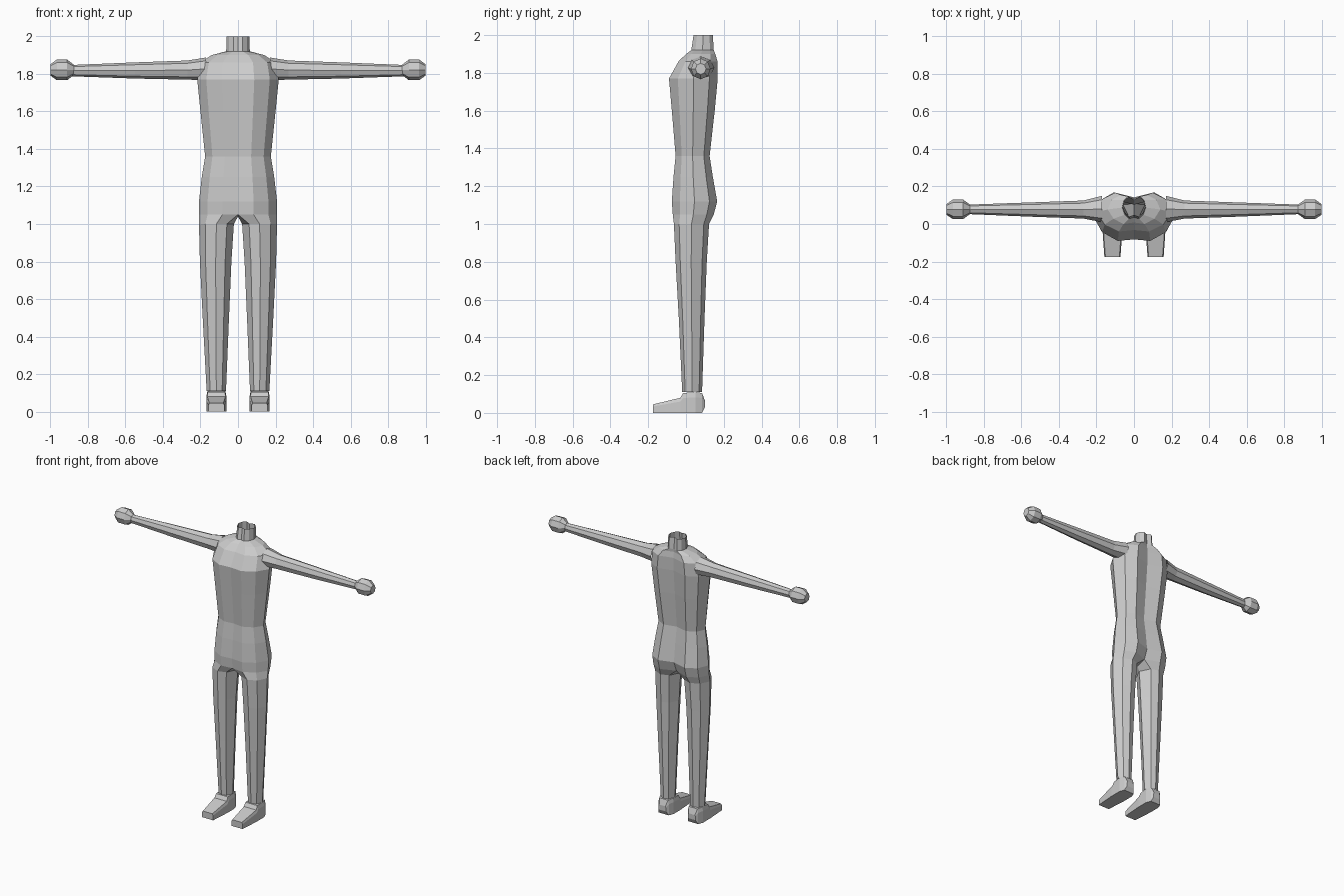
import bpy, bmesh, math

if "Cube" in bpy.data.objects:
    bpy.data.objects.remove(bpy.data.objects["Cube"])


def loft(bm, rings, closed=True, caps=(False, False)):
    """Skin consecutive rings with quads."""
    for a, b in zip(rings, rings[1:]):
        n = len(a)
        for i in range(n if closed else n - 1):
            j = (i + 1) % n
            bm.faces.new((a[i], a[j], b[j], b[i]))
    for ring, cap in zip((rings[0], rings[-1]), caps):
        if cap:
            bm.faces.new(ring)


def finish(name, bm):
    """Turn the half mesh into an object mirrored across x."""
    bmesh.ops.recalc_face_normals(bm, faces=bm.faces)
    me = bpy.data.meshes.new(name)
    bm.to_mesh(me)
    bm.free()
    ob = bpy.data.objects.new(name, me)
    bpy.context.collection.objects.link(ob)
    mod = ob.modifiers.new("mirror", 'MIRROR')
    mod.merge_threshold = 0.0005
    return ob


def torso_ring(bm, z, w, f, b, groove):
    d = b - f
    pts = [(0, f + 0.008), (0.4 * w, f), (0.78 * w, f + 0.18 * d), (w, f + 0.5 * d),
           (0.85 * w, f + 0.83 * d), (0.5 * w, b), (0, b - groove)]
    return [bm.verts.new((x, y, z)) for x, y in pts]


def leg_ring(bm, z, x0, x1, f, b):
    us = (.2, .5, .82, 1, .82, .5, .2, 0)
    vs = (.1, 0, .15, .5, .85, 1, .9, .5)
    return [bm.verts.new((x0 + u * (x1 - x0), f + v * (b - f), z)) for u, v in zip(us, vs)]


def arm_ring(bm, x, y, z, ry, rz):
    angles = [math.tau * i / 8 for i in range(8)]
    return [bm.verts.new((x, y + ry * math.cos(a), z + rz * math.sin(a))) for a in angles]


# Torso with open neck, continuing into the leg
bm = bmesh.new()
torso = [torso_ring(bm, *s) for s in (
    (2.00, .060, .040, .142, .015),
    (1.92, .063, .028, .147, .012),
    (1.90, .140, .000, .155, .020),
    (1.86, .200, -.040, .167, .025),
    (1.77, .217, -.090, .168, .030),
    (1.60, .200, -.075, .152, .028),
    (1.36, .175, -.055, .125, .022),
    (1.25, .193, -.066, .142, .022),
    (1.12, .208, -.075, .165, .030),
    (1.05, .208, -.070, .147, .040))]
loft(bm, torso, closed=False)
crotch = bm.verts.new((0, 0.03, 1.04))
legs = [torso[-1] + [crotch]] + [leg_ring(bm, *s) for s in (
    (1.00, .022, .208, -.064, .122),
    (0.80, .035, .203, -.055, .110),
    (0.50, .048, .188, -.038, .098),
    (0.11, .064, .167, -.020, .085))]
loft(bm, legs)
finish("body_and_legs", bm)

# Arms tapering to the wrists
bm = bmesh.new()
loft(bm, [arm_ring(bm, *s) for s in (
    (0.17, .080, 1.827, .070, .060),
    (0.27, .077, 1.820, .048, .051),
    (0.55, .077, 1.818, .038, .043),
    (0.89, .078, 1.817, .025, .030))])
finish("arms", bm)

# Faceted ball hands
bm = bmesh.new()
loft(bm, [arm_ring(bm, x, .078, 1.821, r, r * 1.06) for x, r in (
    (0.875, .026), (0.91, .052), (0.965, .052), (1.00, .028))], caps=(True, True))
finish("hands", bm)

# Wedge feet, sections running from toe to heel
bm = bmesh.new()
rings = []
for y, half, top_half, top, low in (
        (-.175, .043, .037, .045, 0), (-.030, .053, .048, .080, 0),
        (-.015, .053, .046, .105, 0), (.050, .053, .048, .110, 0),
        (.085, .040, .034, .105, 0), (.100, .028, .024, .065, .03)):
    pts = [(-half, low), (half, low), (half, low + .75 * (top - low)),
           (top_half, top), (-top_half, top), (-half, low + .75 * (top - low))]
    rings.append([bm.verts.new((.115 + x, y, z)) for x, z in pts])
loft(bm, rings, caps=(True, True))
finish("feet", bm)
